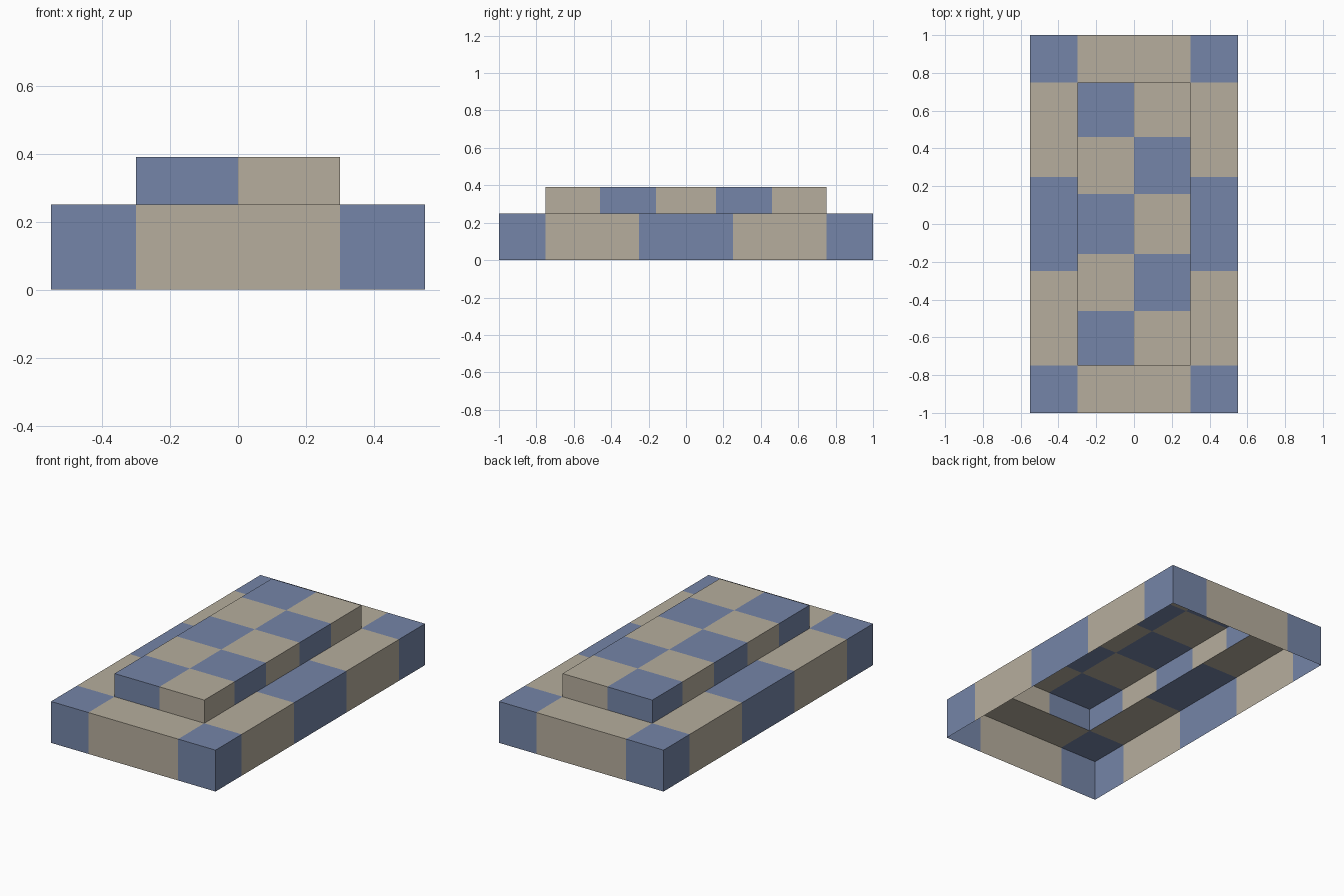
import bpy, bmesh

if "Cube" in bpy.data.objects:
    bpy.data.objects.remove(bpy.data.objects["Cube"])


def material(name, rgb):
    m = bpy.data.materials.new(name)
    m.diffuse_color = (*rgb, 1.0)
    m.use_nodes = True
    m.node_tree.nodes["Principled BSDF"].inputs["Base Color"].default_value = m.diffuse_color
    return m


blue = material("slate_blue", (0.178, 0.235, 0.392))
tan = material("warm_tan", (0.468, 0.423, 0.337))


def tier(name, xs, ys, z0, z1, is_hole=lambda i, j: False):
    """Open-bottomed single-sheet tier, chequered cell by cell."""
    bm = bmesh.new()

    def quad(points, cell):
        face = bm.faces.new([bm.verts.new(p) for p in points])
        face.material_index = sum(cell) % 2

    def wall(a, b, cell):
        quad([(*a, z0), (*b, z0), (*b, z1), (*a, z1)], cell)

    nx, ny = len(xs) - 1, len(ys) - 1
    for i in range(nx):
        for j in range(ny):
            if is_hole(i, j):
                continue
            xa, xb, ya, yb = xs[i], xs[i + 1], ys[j], ys[j + 1]
            # top panel
            quad([(xa, ya, z1), (xb, ya, z1), (xb, yb, z1), (xa, yb, z1)], (i, j))
            # outer walls take the colour of the neighbouring top panel
            if j == 0:
                wall((xa, ya), (xb, ya), (i, j))
            if j == ny - 1:
                wall((xb, yb), (xa, yb), (i, j))
            if i == 0:
                wall((xa, yb), (xa, ya), (i, j))
            if i == nx - 1:
                wall((xb, ya), (xb, yb), (i, j))
    bmesh.ops.remove_doubles(bm, verts=bm.verts, dist=1e-5)
    mesh = bpy.data.meshes.new(name)
    bm.to_mesh(mesh)
    bm.free()
    mesh.materials.append(blue)
    mesh.materials.append(tan)
    obj = bpy.data.objects.new(name, mesh)
    bpy.context.collection.objects.link(obj)


# Wide lower tier, open in the middle under the upper tier
tier("lower_tier", [-0.55, -0.3, 0.3, 0.55],
     [-1, -0.75, -0.25, 0.25, 0.75, 1], 0.0, 0.25,
     lambda i, j: i == 1 and 1 <= j <= 3)

# Narrow raised tier
tier("upper_tier", [-0.3, 0, 0.3],
     [-0.75, -0.46, -0.16, 0.16, 0.46, 0.75], 0.25, 0.39)
